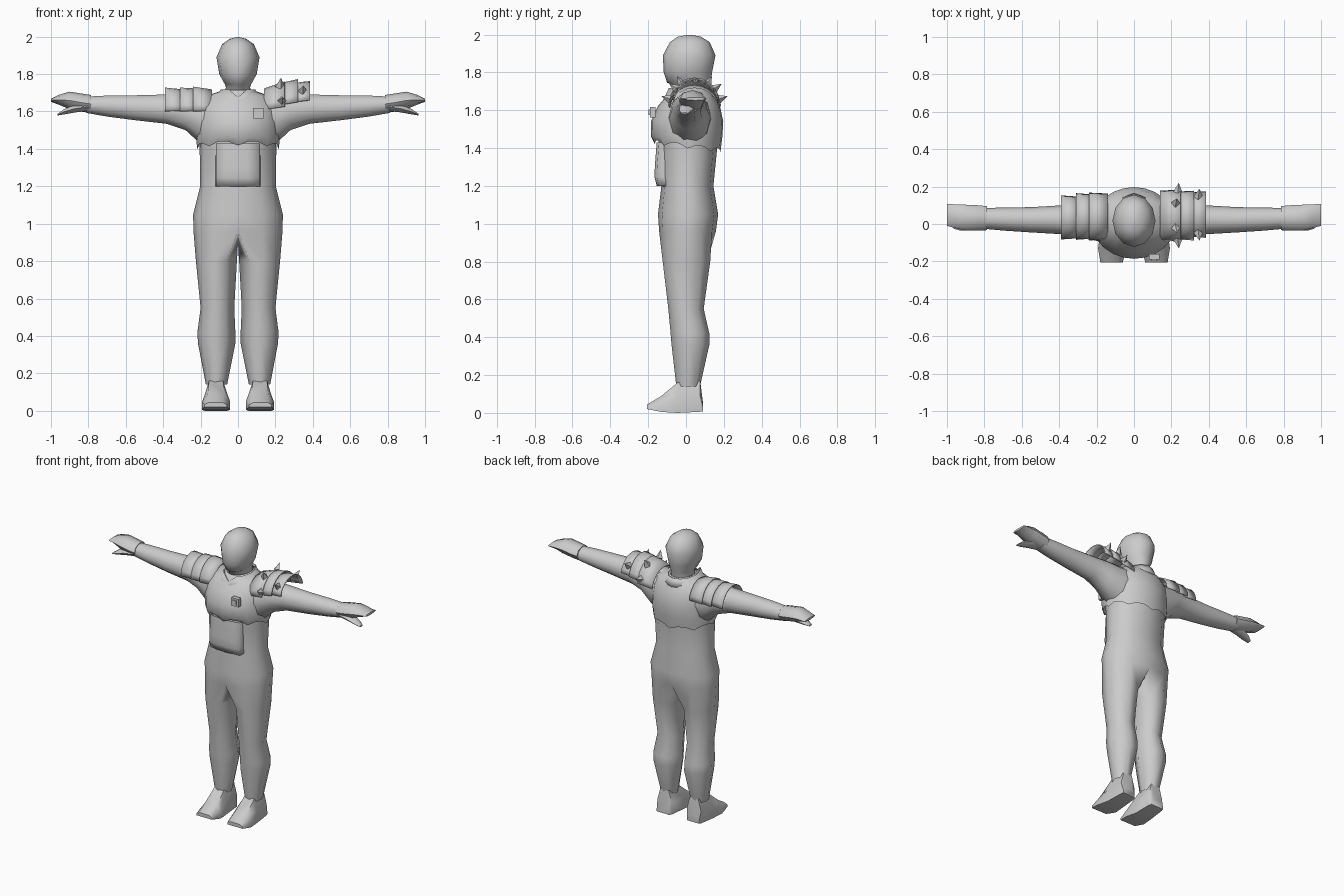
import bpy, bmesh, math
from mathutils import Vector

if "Cube" in bpy.data.objects:
    bpy.data.objects.remove(bpy.data.objects["Cube"])

grey = bpy.data.materials.new("plain grey")
grey.diffuse_color = (0.6, 0.6, 0.6, 1)
grey.use_nodes = True
grey.node_tree.nodes["Principled BSDF"].inputs["Base Color"].default_value = grey.diffuse_color


def finish(bm, name, mirror=False, angle=50, thick=0):
    bmesh.ops.remove_doubles(bm, verts=bm.verts[:], dist=0.0004)
    bmesh.ops.recalc_face_normals(bm, faces=bm.faces[:])
    me = bpy.data.meshes.new(name)
    bm.to_mesh(me)
    bm.free()
    me.materials.append(grey)
    ob = bpy.data.objects.new(name, me)
    bpy.context.collection.objects.link(ob)
    bpy.ops.object.select_all(action='DESELECT')
    ob.select_set(True)
    bpy.context.view_layer.objects.active = ob
    if angle:
        bpy.ops.object.shade_smooth_by_angle(angle=math.radians(angle))
    if thick:
        m = ob.modifiers.new("thickness", 'SOLIDIFY')
        m.thickness = thick
        m.offset = 0
    if mirror:
        m = ob.modifiers.new("mirror", 'MIRROR')
        m.use_clip = True
        m.merge_threshold = 0.002
    return ob


def bridge(bm, rows, closed=True):
    for a, b in zip(rows, rows[1:]):
        n = len(a)
        for i in range(n if closed else n - 1):
            j = (i + 1) % n
            bm.faces.new((a[i], a[j], b[j], b[i]))


def spans(lo, hi):
    return (lo + hi) / 2, (hi - lo) / 2


def ring_z(bm, z, x0, x1, y0, y1, n):
    (cx, rx), (cy, ry) = spans(x0, x1), spans(y0, y1)
    return [bm.verts.new((cx + rx * math.sin(t), cy - ry * math.cos(t), z))
            for t in (2 * math.pi * i / n for i in range(n))]


def ring_x(bm, x, y0, y1, z0, z1, n):
    (cy, ry), (cz, rz) = spans(y0, y1), spans(z0, z1)
    return [bm.verts.new((x, cy + ry * math.cos(t), cz + rz * math.sin(t)))
            for t in (2 * math.pi * i / n for i in range(n))]


def loft(name, ring, rows, n, mirror=False, angle=50, caps=True):
    bm = bmesh.new()
    rs = [ring(bm, *r, n) for r in rows]
    bridge(bm, rs)
    if caps:
        bm.faces.new(rs[0])
        bm.faces.new(rs[-1])
    return finish(bm, name, mirror, angle)


# Body: half torso strips flow into one closed leg, then mirrored
bm = bmesh.new()
torso = []
for z, rx, y0, y1 in [(1.66, .17, -.11, .14), (1.5, .2, -.155, .17), (1.4, .205, -.14, .165),
                      (1.2, .202, -.13, .145), (1.05, .24, -.148, .17), (0.96, .238, -.142, .158)]:
    cy, ry = spans(y0, y1)
    torso.append([bm.verts.new((rx * abs(math.cos(t)) ** .85 if 0 < i < 6 else 0, cy + ry * math.sin(t), z))
                  for i, t in enumerate(math.radians(-90 + 30 * k) for k in range(7))])
bridge(bm, torso, closed=False)
legs = [torso[-1] + [bm.verts.new((0, .01, .88))]]
for z, x0, x1, y0, y1 in [(.8, .006, .225, -.125, .13), (.55, .02, .2, -.095, .095),
                          (.42, .014, .217, -.083, .125), (.36, .014, .214, -.078, .125),
                          (.14, .058, .172, -.052, .075)]:
    (cx, rx), (cy, ry) = spans(x0, x1), spans(y0, y1)
    legs.append([bm.verts.new((cx + rx * math.cos(t), cy + ry * math.sin(t), z))
                 for t in (math.radians(a) for a in (-120, -80, -40, 0, 40, 80, 120, 180))])
bridge(bm, legs)
finish(bm, "body_and_legs", mirror=True, angle=80)

# Feet: wedges running from heel to toe
bm = bmesh.new()
rows = []
for y, x0, x1, z0, z1 in [(.09, .07, .165, .008, .05), (.075, .06, .17, .006, .17), (-.045, .055, .18, .0, .16),
                          (-.13, .042, .192, .005, .09), (-.205, .06, .18, .02, .045)]:
    m = (x1 - x0) * .2
    rows.append([bm.verts.new(p) for p in ((x0, y, z0), (x1, y, z0), (x1, y, z0 + (z1 - z0) * .5),
                                           (x1 - m, y, z1), (x0 + m, y, z1), (x0, y, z0 + (z1 - z0) * .5))])
bridge(bm, rows)
bm.faces.new(rows[0])
bm.faces.new(rows[-1])
finish(bm, "foot", mirror=True)

# Arms and hands
loft("arm", ring_x, [(.08, -.1, .14, 1.42, 1.7), (.2, -.09, .13, 1.42, 1.7), (.28, -.075, .115, 1.495, 1.7),
                     (.38, -.055, .1, 1.53, 1.695), (.55, -.045, .09, 1.55, 1.69),
                     (.7, -.035, .088, 1.57, 1.688), (.81, -.025, .085, 1.59, 1.682)], 10, True, 80)
loft("hand", ring_x, [(.785, -.033, .095, 1.592, 1.688), (.83, -.036, .1, 1.598, 1.695), (.9, -.035, .103, 1.612, 1.706),
                      (.955, -.022, .105, 1.635, 1.69), (1.0, -.01, .108, 1.652, 1.668)], 8, True)
loft("thumb", ring_x, [(.8, -.03, .06, 1.6, 1.65), (.87, -.035, .05, 1.592, 1.64),
                       (.93, -.035, .03, 1.582, 1.615), (.965, -.025, .01, 1.578, 1.588)], 6, True)

# Head and neck
loft("head", ring_z, [(1.62, -.075, .075, -.06, .11), (1.73, -.065, .065, -.06, .125), (1.745, -.07, .07, -.1, .13),
                      (1.8, -.1, .1, -.118, .138), (1.89, -.115, .115, -.122, .156),
                      (1.96, -.085, .085, -.085, .125), (1.988, -.045, .045, -.045, .08),
                      (1.998, -.008, .008, .005, .03)], 12, angle=80)

# Vest: shell over the chest with a ragged lower hem
bm = bmesh.new()
rows = [ring_z(bm, z, -rx, rx, y0, y1, 24) for z, rx, y0, y1 in
        [(1.41, .218, -.165, .182), (1.46, .224, -.184, .192), (1.54, .222, -.186, .197), (1.62, .212, -.15, .18),
         (1.68, .18, -.1, .145), (1.715, .075, -.075, .125)]]
for i, v in enumerate(rows[0]):
    v.co.z += .022 * math.cos(2 * math.pi * i / 24) + (.009 if i % 3 else -.012)
bridge(bm, rows)
finish(bm, "vest", angle=80)

# Collar band around the neck, dipping at the front
bm = bmesh.new()
rows = [ring_z(bm, z, -rx, rx, y0, y1, 12) for z, rx, y0, y1 in
        [(1.66, .125, -.13, .16), (1.715, .09, -.105, .145)]]
for row in rows:
    for v in row:
        v.co.z -= .04 if v.co.y < -.09 else 0
bridge(bm, rows)
finish(bm, "collar", thick=.008)

# Belly plate with a dark rounded underside
bm = bmesh.new()
rows = []
for z, y in [(1.43, -.155), (1.3, -.165), (1.245, -.166), (1.2, -.155), (1.196, -.09)]:
    rows.append([bm.verts.new((x, y + d, z)) for x, d in
                 ((-.12, .055), (-.115, .012), (-.05, 0), (.05, 0), (.115, .012), (.12, .055))])
bridge(bm, rows, closed=False)
finish(bm, "belly_plate", angle=180)

# Chest buckle: square frame with a raised stud
for name, r, y in (("buckle_frame", .028, -.183), ("buckle_stud", .015, -.19)):
    bm = bmesh.new()
    bmesh.ops.create_cube(bm, size=1)
    for v in bm.verts:
        v.co = Vector((.108 + v.co.x * 2 * r, y + v.co.y * .03 + .008, 1.59 + v.co.z * 2 * r))
    finish(bm, name, angle=0)


# Shoulder guards: overlapping arched bands
def arch_point(x, cy, cz, ry, rz, t):
    return Vector((x, cy + ry * math.sin(t), cz + rz * math.cos(t)))


def guard(name, bands, span):
    bm = bmesh.new()
    for a, b in bands:
        rows = [[bm.verts.new(arch_point(*e, math.radians(-span + 2 * span * i / 10)))
                 for i in range(11)] for e in (a, b)]
        for row in rows:
            for v in row[::10]:
                v.co.z += .006
        bridge(bm, rows, closed=False)
    finish(bm, name, thick=.006)


guard("right_shoulder_guard", [((-.14, .04, 1.6, .12, .115), (-.24, .04, 1.6, .125, .13)),
                               ((-.22, .04, 1.6, .115, .12), (-.31, .04, 1.6, .122, .125)),
                               ((-.29, .035, 1.6, .108, .115), (-.39, .035, 1.6, .115, .125))], 92)
left = [((.14, .045, 1.6, .13, .12), (.25, .045, 1.615, .137, .143)),
        ((.23, .045, 1.625, .125, .125), (.32, .045, 1.64, .13, .13)),
        ((.3, .05, 1.64, .115, .11), (.385, .05, 1.65, .122, .11))]
guard("left_shoulder_guard", left, 88)

# Spikes on the left guard
for k, (x, deg) in enumerate([(.225, -30), (.235, -72), (.225, 30), (.235, 72), (.345, -55), (.345, 55)]):
    t = math.radians(deg)
    e = left[0][1] if x < .3 else left[2][1]
    base = arch_point(x, *e[1:], t)
    out = Vector((.1, math.sin(t), math.cos(t))).normalized()
    bm = bmesh.new()
    bmesh.ops.create_cone(bm, cap_ends=True, segments=4, radius1=.026, radius2=0, depth=.055)
    for v in bm.verts:
        v.co = out.to_track_quat('Z', 'Y') @ v.co + base + out * .02
    finish(bm, "guard_spike_%d" % (k + 1), angle=0)
